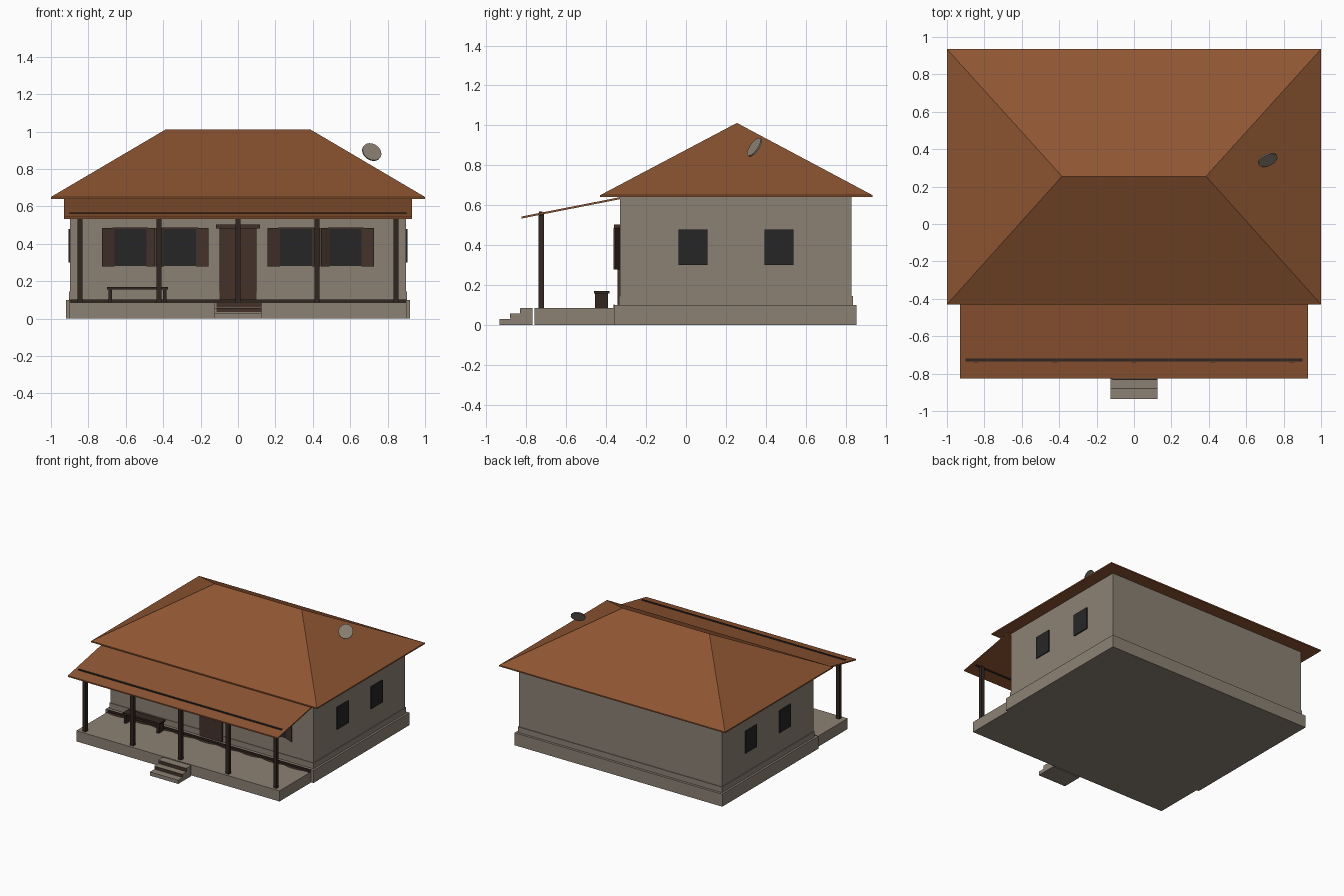
import bpy, bmesh, math
from mathutils import Vector

if "Cube" in bpy.data.objects:
    bpy.data.objects.remove(bpy.data.objects["Cube"])


def material(name, rgb):
    m = bpy.data.materials.new(name)
    lin = [((c / 255 + 0.055) / 1.055) ** 2.4 for c in rgb]
    m.diffuse_color = (*lin, 1)
    m.use_nodes = True
    m.node_tree.nodes["Principled BSDF"].inputs["Base Color"].default_value = m.diffuse_color
    return m


PLASTER = material("grey plaster", (140, 129, 116))
TILE = material("terracotta tile", (143, 86, 51))
WOOD = material("brown wood", (68, 50, 42))
DARK = material("dark wood", (50, 38, 32))
GLASS = material("dark glass", (38, 38, 39))


def mesh_object(name, verts, faces, mat):
    me = bpy.data.meshes.new(name)
    me.from_pydata(verts, [], faces)
    bm = bmesh.new()
    bm.from_mesh(me)
    bmesh.ops.recalc_face_normals(bm, faces=bm.faces)
    bm.to_mesh(me)
    bm.free()
    me.materials.append(mat)
    ob = bpy.data.objects.new(name, me)
    bpy.context.collection.objects.link(ob)
    return ob


def box(name, x, y, z, mat):
    verts = [(a, b, c) for a in x for b in y for c in z]
    faces = [(0, 1, 3, 2), (4, 6, 7, 5), (0, 4, 5, 1),
             (2, 3, 7, 6), (0, 2, 6, 4), (1, 5, 7, 3)]
    return mesh_object(name, verts, faces, mat)


def extrude_x(name, profile, x, mat):
    """Closed yz profile swept between two x positions."""
    n = len(profile)
    verts = [(a, *p) for a in x for p in profile]
    faces = [tuple(range(n)), tuple(range(n, 2 * n))]
    faces += [(i, (i + 1) % n, n + (i + 1) % n, n + i) for i in range(n)]
    return mesh_object(name, verts, faces, mat)


# House body
box("foundation", (-.92, .92), (-.36, .855), (0, .1), PLASTER)
box("wall_base_band", (-.904, .904), (-.335, .836), (.1, .145), PLASTER)
box("walls", (-.898, .898), (-.33, .83), (.1, .645), PLASTER)

# Hip roof with a thin eave edge
eave = [(-1, -.43), (1, -.43), (1, .935), (-1, .935)]
verts = [(*p, .64) for p in eave] + [(*p, .65) for p in eave]
verts += [(-.385, .255, 1.012), (.385, .255, 1.012)]
mesh_object("main_roof", verts,
            [(0, 1, 2, 3), (0, 1, 5, 4), (1, 2, 6, 5), (2, 3, 7, 6), (3, 0, 4, 7),
             (4, 5, 9, 8), (6, 7, 8, 9), (5, 6, 9), (7, 4, 8)], TILE)

# Porch floor, steps and lean-to roof
box("porch_floor", (-.9, .9), (-.76, -.36), (0, .085), PLASTER)
extrude_x("porch_steps", [(-.935, 0), (-.935, .03), (-.88, .03), (-.88, .057),
                          (-.83, .057), (-.83, .085), (-.77, .085), (-.77, 0)],
          (-.125, .125), PLASTER)
extrude_x("porch_roof", [(-.825, .533), (-.825, .543), (-.33, .64), (-.33, .63)],
          (-.93, .93), TILE)

# Posts and the beam they carry
for i, px in enumerate((-.845, -.423, 0, .423, .845)):
    box(f"porch_post_{i}", (px - .014, px + .014), (-.74, -.712), (.085, .56), DARK)
box("porch_beam", (-.9, .9), (-.736, -.72), (.548, .568), DARK)

# Front windows with shutters swung slightly off the wall
for i, cx in enumerate((-.575, -.31, .31, .575)):
    box(f"front_window_{i}", (cx - .09, cx + .09), (-.337, -.325), (.28, .48), GLASS)
    box(f"front_lintel_{i}", (cx - .095, cx + .095), (-.341, -.325), (.48, .487), WOOD)
    for s in (-1, 1):
        a, b = cx + s * .086, cx + s * .153
        if abs(b) > .38 and abs(b) < .5:
            b = cx + s * .132
        extra = .002 * (i % 2)
        verts = [(a, -.338, z) for z in (.278, .485)]
        verts += [(b, -.362 - extra, z) for z in (.278, .485)]
        verts += [(p[0], p[1] + .01, p[2]) for p in verts]
        mesh_object(f"shutter_{i}_{'left' if s < 0 else 'right'}", verts,
                    [(0, 1, 3, 2), (4, 6, 7, 5), (0, 4, 5, 1),
                     (2, 3, 7, 6), (0, 2, 6, 4), (1, 5, 7, 3)], WOOD)

# Side windows on both ends
for s in (-1, 1):
    for i, (y0, y1) in enumerate(((-.037, .108), (.393, .538))):
        x = sorted((s * .89, s * .906))
        box(f"side_window_{i}_{'left' if s < 0 else 'right'}", x, (y0, y1), (.3, .478), GLASS)

# Door with lintel
box("door", (-.1, .1), (-.343, -.325), (.1, .485), WOOD)
box("door_lintel", (-.117, .117), (-.36, -.325), (.482, .502), WOOD)

# Bench
box("bench_seat", (-.7, -.375), (-.46, -.383), (.156, .169), DARK)
for i, bx in enumerate((-.683, -.392)):
    box(f"bench_leg_{i}", (bx - .009, bx + .009), (-.455, -.39), (.085, .156), DARK)

# Dark weathering along the wall foot, with a wavy outer edge
n = 72
verts = []
for k in range(n + 1):
    x = -.9 + 1.8 * k / n
    w = .022 + .016 * abs(math.sin(k * .4))
    verts += [(x, -.362, .087), (x, -.362 - w, .087)]
mesh_object("floor_weathering", verts,
            [(2 * k, 2 * k + 1, 2 * k + 3, 2 * k + 2) for k in range(n)], DARK)
box("plinth_weathering", (-.9, .9), (-.364, -.358), (.085, .102), DARK)

# Weathered patches on the step risers
for i, (y, z0, z1) in enumerate(((-.83, .06, .083), (-.88, .034, .056))):
    box(f"step_weathering_{i}", (-.115, .125), (y - .003, y), (z0, z1), WOOD)

# Satellite dish
bpy.ops.mesh.primitive_cylinder_add(vertices=20, radius=.054, depth=.008,
                                    location=(.715, .343, .89))
dish = bpy.context.object
dish.name = "satellite_dish"
dish.rotation_euler = Vector((.36, -.76, .54)).to_track_quat('Z', 'Y').to_euler()
dish.data.materials.append(PLASTER)
